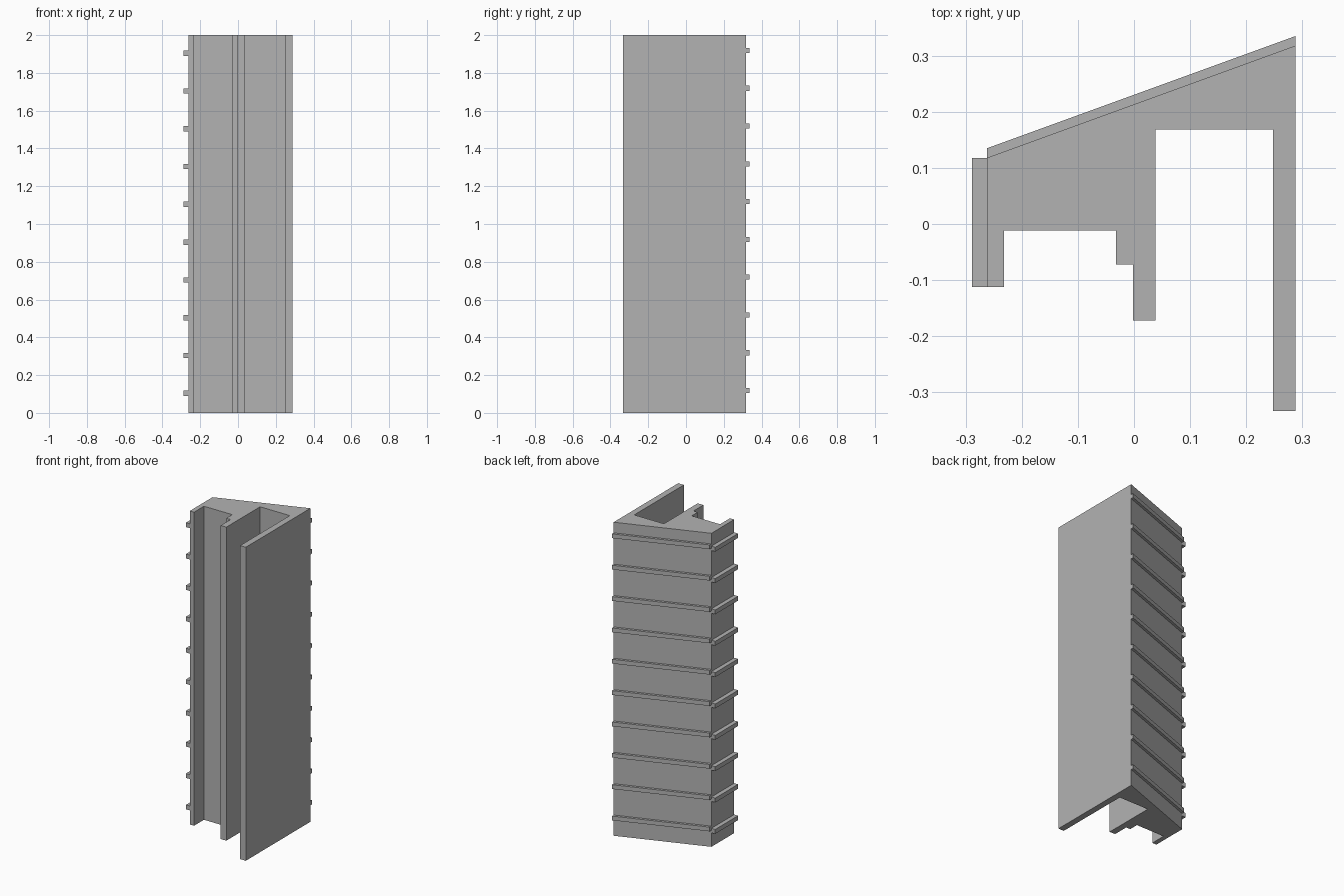
import bpy
import bmesh

cube = bpy.data.objects.get("Cube")
if cube:
    bpy.data.objects.remove(cube, do_unlink=True)

grey = bpy.data.materials.new("plain_grey")
grey.use_nodes = True
GREY = (0.45, 0.45, 0.45, 1)
grey.diffuse_color = GREY
grey.node_tree.nodes["Principled BSDF"].inputs["Base Color"].default_value = GREY


def prism(name, outline, z0, z1):
    """Extrude a flat counter-clockwise xy outline from z0 to z1."""
    bm = bmesh.new()
    base = bm.faces.new([bm.verts.new((x, y, z0)) for x, y in outline])
    ext = bmesh.ops.extrude_face_region(bm, geom=[base], use_keep_orig=True)
    top = [v for v in ext["geom"] if isinstance(v, bmesh.types.BMVert)]
    bmesh.ops.translate(bm, vec=(0, 0, z1 - z0), verts=top)
    bmesh.ops.recalc_face_normals(bm, faces=bm.faces)
    mesh = bpy.data.meshes.new(name)
    bm.to_mesh(mesh)
    bm.free()
    mesh.materials.append(grey)
    obj = bpy.data.objects.new(name, mesh)
    bpy.context.collection.objects.link(obj)
    return obj


# Channelled column with a slanted back wall
LEFT, RIGHT = -0.262, 0.288
BACK_LOW, BACK_HIGH = 0.118, 0.318
column = [
    (LEFT, -0.112), (-0.232, -0.112), (-0.232, -0.012), (-0.032, -0.012),
    (-0.032, -0.072), (-0.002, -0.072), (-0.002, -0.172), (0.038, -0.172),
    (0.038, 0.168), (0.248, 0.168), (0.248, -0.333), (RIGHT, -0.333),
    (RIGHT, BACK_HIGH), (LEFT, BACK_LOW),
]
prism("column", column, 0, 2)

# Horizontal ribs on the narrow side and along the slanted back
side_rib = [(-0.289, -0.112), (LEFT, -0.112), (LEFT, BACK_LOW), (-0.289, BACK_LOW)]
back_rib = [(LEFT, BACK_LOW), (RIGHT, BACK_HIGH), (RIGHT, 0.335), (LEFT, 0.135)]
for i in range(10):
    z = 0.2 * i
    prism(f"side_rib_{i + 1}", side_rib, z + 0.09, z + 0.118)
    prism(f"back_rib_{i + 1}", back_rib, z + 0.105, z + 0.132)
